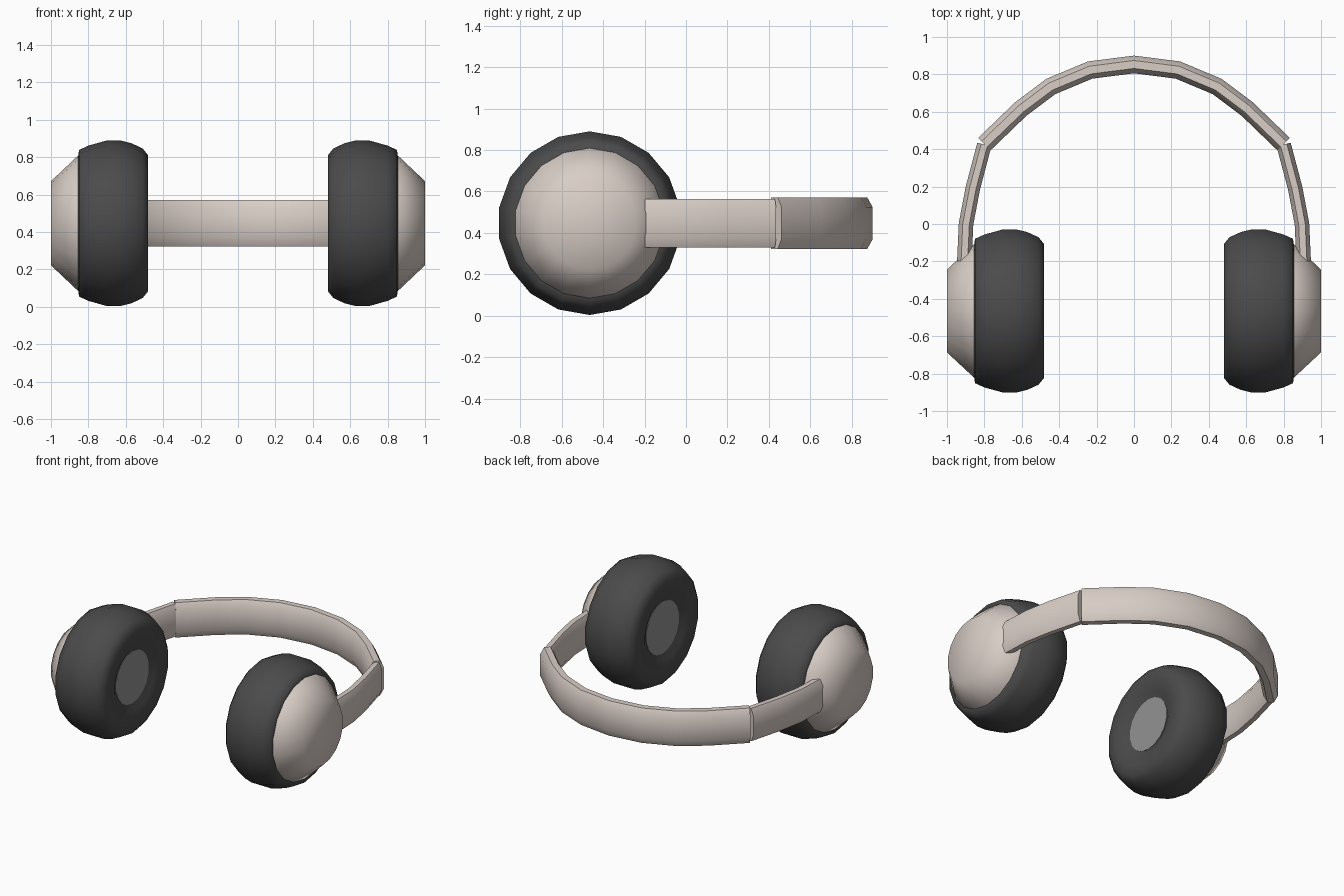
import bpy, bmesh, math
from mathutils import Vector

if "Cube" in bpy.data.objects:
    bpy.data.objects.remove(bpy.data.objects["Cube"])

CY, CZ = -0.465, 0.447   # ear cup axis
SIDES = 18


def material(name, rgb):
    m = bpy.data.materials.new(name)
    m.diffuse_color = (*rgb, 1)
    m.use_nodes = True
    m.node_tree.nodes["Principled BSDF"].inputs["Base Color"].default_value = m.diffuse_color
    return m


shell = material("warm_beige", (0.69, 0.61, 0.565))
pad = material("charcoal", (0.07, 0.07, 0.07))
mesh_grey = material("mid_grey", (0.29, 0.29, 0.29))


def finish(name, bm, mat, angle=60):
    bmesh.ops.recalc_face_normals(bm, faces=bm.faces)
    me = bpy.data.meshes.new(name)
    bm.to_mesh(me)
    bm.free()
    me.materials.append(mat)
    me.shade_smooth()
    me.set_sharp_from_angle(angle=math.radians(angle))
    ob = bpy.data.objects.new(name, me)
    bpy.context.collection.objects.link(ob)
    return ob


def skin(bm, rings):
    """Join successive closed rings with quads."""
    for a, b in zip(rings, rings[1:]):
        n = len(a)
        for i in range(n):
            j = (i + 1) % n
            bm.faces.new((a[i], a[j], b[j], b[i]))


def lathe(name, profile, side, mat):
    """Turn (x, radius) points around the ear cup axis and cap both ends."""
    bm = bmesh.new()
    rings = []
    for x, r in profile:
        rings.append([bm.verts.new((side * x,
                                    CY + r * math.sin(2 * math.pi * i / SIDES),
                                    CZ + r * math.cos(2 * math.pi * i / SIDES)))
                      for i in range(SIDES)])
    skin(bm, rings)
    for ring, (x, r) in ((rings[0], profile[0]), (rings[-1], profile[-1])):
        pole = bm.verts.new((side * x, CY, CZ))
        for i in range(SIDES):
            bm.faces.new((ring[i], ring[(i + 1) % SIDES], pole))
    return finish(name, bm, mat)


def strap(name, path, thick, height):
    """Sweep a chamfered section along a horizontal path with mitred corners."""
    t, h = thick / 2, height / 2
    section = [(t, -h * .62), (t, h * .62), (t * .45, h), (-t * .45, h),
               (-t, h * .62), (-t, -h * .62), (-t * .45, -h), (t * .45, -h)]
    pts = [Vector(p) for p in path]
    bm = bmesh.new()
    rings = []
    for k, p in enumerate(pts):
        d0 = (p - pts[k - 1]).normalized() if k else None
        d1 = (pts[k + 1] - p).normalized() if k < len(pts) - 1 else None
        d0, d1 = d0 or d1, d1 or d0
        d = (d0 + d1).normalized()
        s = 1 / d.dot(d0)
        nrm = Vector((-d.y, d.x)) * s
        rings.append([bm.verts.new((p.x + nrm.x * a, p.y + nrm.y * a, CZ + b))
                      for a, b in section])
    skin(bm, rings)
    bm.faces.new(rings[0])
    bm.faces.new(rings[-1])
    return finish(name, bm, shell)


# Ear cups, arms
cushion = [(.515, .185), (.492, .23), (.48, .30), (.482, .365), (.51, .40),
           (.57, .428), (.63, .443), (.70, .443), (.80, .415), (.85, .392), (.856, .35)]
dome = [(.84, .362), (.855, .362), (1.0, .225)]
arm = [(.80, .425), (.862, .19), (.898, 0), (.907, -.20)]
for label, s in (("left", -1), ("right", 1)):
    lathe(label + "_cushion", cushion, s, pad)
    lathe(label + "_cup_shell", dome, s, shell)
    lathe(label + "_speaker_disc", [(.511, .187), (.516, .187)], s, mesh_grey)
    strap(label + "_arm", [(s * x, y) for x, y in arm], .078, .235)

# Headband
half = [(.80, .427), (.605, .615), (.445, .735), (.235, .823)]
strap("headband", half + [(0, .853)] + [(-x, y) for x, y in reversed(half)], .094, .25)
